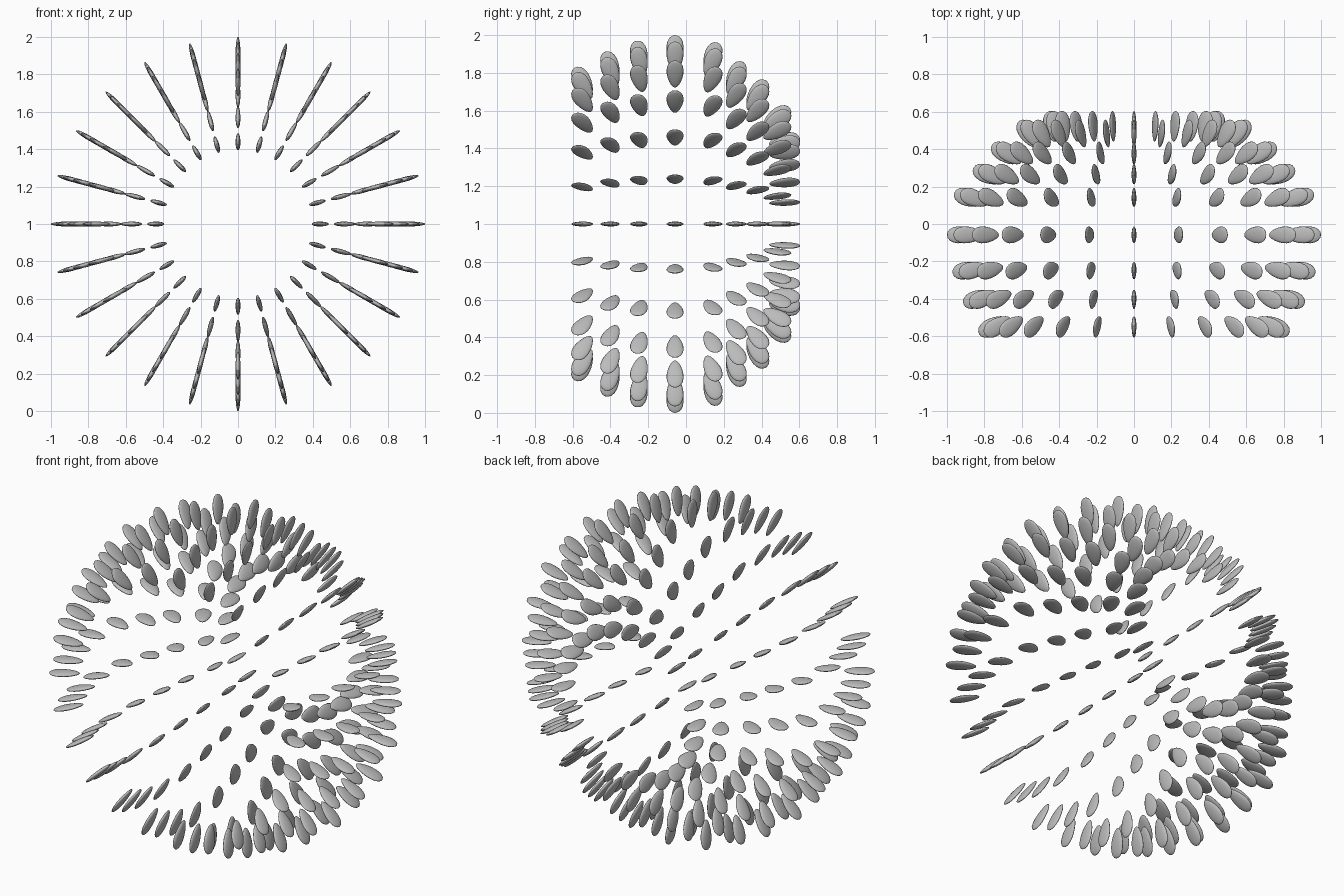
import bpy, bmesh, math
from mathutils import Matrix

cube = bpy.data.objects.get("Cube")
if cube:
    bpy.data.objects.remove(cube, do_unlink=True)

grey = bpy.data.materials.new("petal_grey")
grey.use_nodes = True
colour = (0.5, 0.5, 0.5, 1)
grey.diffuse_color = colour
grey.node_tree.nodes["Principled BSDF"].inputs["Base Color"].default_value = colour

PETALS = 24
HALF = (0.083, 0.044, 0.013)   # half length, width, thickness

# Each ring: distance from the y axis, y position, tilt towards the back
RINGS = [
    (0.757, -0.546, -32),
    (0.835, -0.398, -22),
    (0.889, -0.246, -12),
    (0.917, -0.058, 0),
    (0.883, 0.138, 21),
    (0.785, 0.262, 28),
    (0.692, 0.376, 37),
    (0.567, 0.482, 58),
    (0.437, 0.522, 80),
]


def add_petal(bm, matrix):
    """Flat egg, blunt at its outer end and narrower at its inner end."""
    verts = bmesh.ops.create_uvsphere(
        bm, u_segments=16, v_segments=10, radius=1,
        matrix=Matrix.Rotation(math.pi / 2, 4, 'Y'))["verts"]
    for v in verts:
        v.co.y *= 1 + 0.25 * v.co.x
    bmesh.ops.transform(bm, matrix=matrix @ Matrix.Diagonal((*HALF, 1)), verts=verts)


def petal_ring(name, radius, y, tilt):
    bm = bmesh.new()
    place = (Matrix.Translation((radius, y, 0))
             @ Matrix.Rotation(math.radians(tilt), 4, 'Z'))
    for i in range(PETALS):
        add_petal(bm, Matrix.Rotation(math.tau * i / PETALS, 4, 'Y') @ place)
    for f in bm.faces:
        f.smooth = True
    mesh = bpy.data.meshes.new(name)
    bm.to_mesh(mesh)
    bm.free()
    mesh.materials.append(grey)
    ring = bpy.data.objects.new(name, mesh)
    ring.location.z = 1
    bpy.context.collection.objects.link(ring)


# Rings from front to back
for n, ring in enumerate(RINGS, 1):
    petal_ring(f"petal_ring_{n}", *ring)
